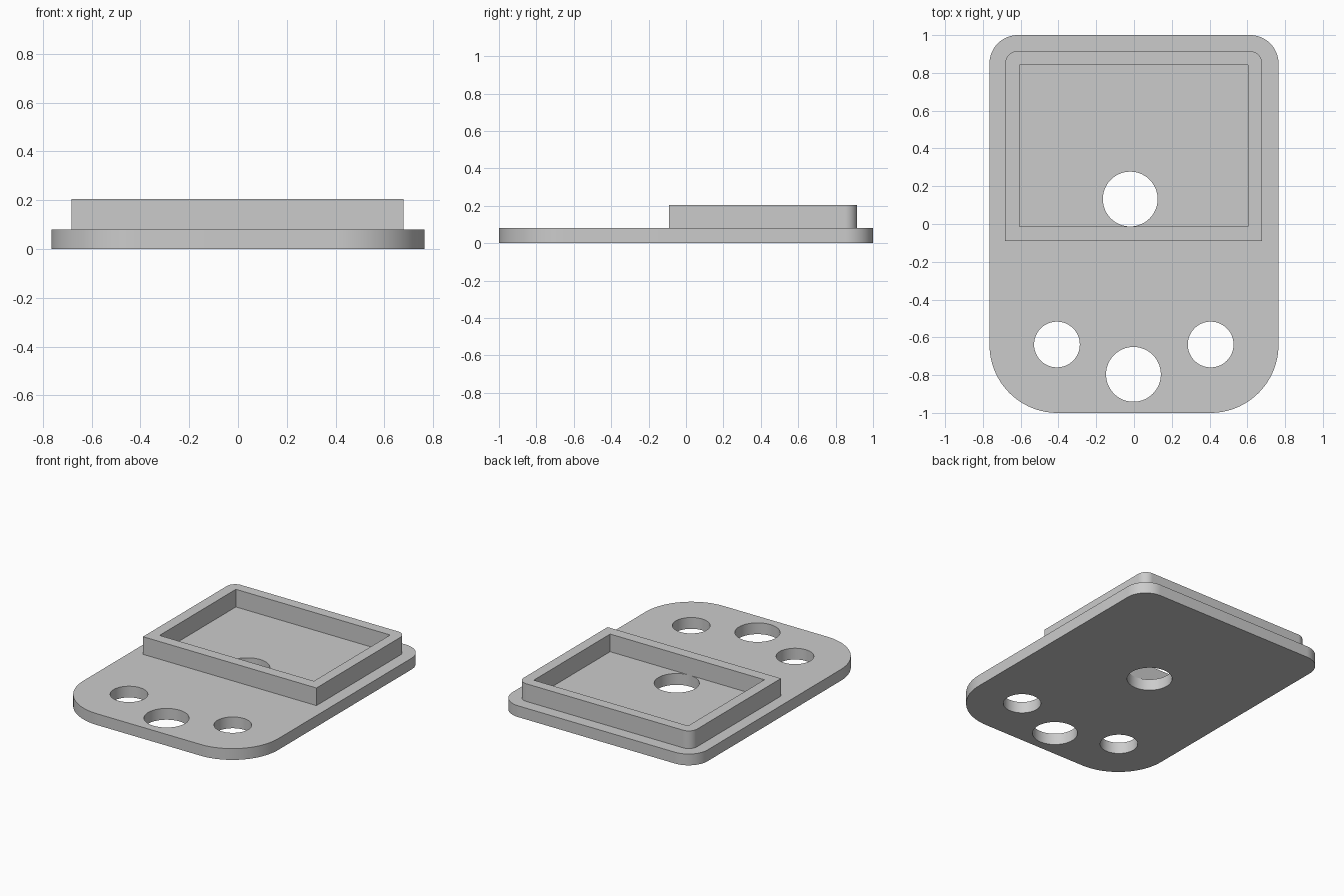
import bpy, bmesh
from math import pi, cos, sin

cube = bpy.data.objects.get("Cube")
if cube:
    bpy.data.objects.remove(cube, do_unlink=True)

grey = bpy.data.materials.new("plain grey")
grey.use_nodes = True
colour = (0.6, 0.6, 0.6, 1)
grey.diffuse_color = colour
grey.node_tree.nodes["Principled BSDF"].inputs["Base Color"].default_value = colour


def rounded_rect(x0, x1, y0, y1, front_r=0, back_r=0, steps=24):
    """Counter-clockwise outline with separate front and back corner radii."""
    points = []
    corners = [(x1, y1, -1, -1, back_r), (x0, y1, 1, -1, back_r),
               (x0, y0, 1, 1, front_r), (x1, y0, -1, 1, front_r)]
    for quarter, (x, y, sx, sy, r) in enumerate(corners):
        if not r:
            points.append((x, y))
            continue
        for i in range(steps + 1):
            a = (quarter + i / steps) * pi / 2
            points.append((x + sx * r + r * cos(a), y + sy * r + r * sin(a)))
    return points


def circle(x, y, r, sides=96):
    return [(x + r * cos(2 * pi * i / sides), y + r * sin(2 * pi * i / sides))
            for i in range(sides)]


def prism(name, outline, z0, z1):
    bm = bmesh.new()
    face = bm.faces.new([bm.verts.new((x, y, z0)) for x, y in outline])
    top = bmesh.ops.extrude_face_region(bm, geom=[face])["geom"]
    bmesh.ops.translate(bm, vec=(0, 0, z1 - z0),
                        verts=[v for v in top if isinstance(v, bmesh.types.BMVert)])
    bmesh.ops.recalc_face_normals(bm, faces=bm.faces)
    mesh = bpy.data.meshes.new(name)
    bm.to_mesh(mesh)
    bm.free()
    mesh.materials.append(grey)
    obj = bpy.data.objects.new(name, mesh)
    bpy.context.collection.objects.link(obj)
    return obj


def cut(obj, outlines):
    """Cut vertical openings right through a part, then smooth its curved walls."""
    bpy.ops.object.select_all(action="DESELECT")
    bpy.context.view_layer.objects.active = obj
    obj.select_set(True)
    for outline in outlines:
        cutter = prism("cutter", outline, -0.5, 0.5)
        cutter.hide_render = True
        mod = obj.modifiers.new("opening", "BOOLEAN")
        mod.operation = "DIFFERENCE"
        mod.solver = "EXACT"
        mod.object = cutter
        bpy.ops.object.modifier_apply(modifier=mod.name)
        bpy.data.objects.remove(cutter, do_unlink=True)
    bpy.ops.object.shade_smooth_by_angle(angle=pi / 6)


PLATE_TOP, RIM_TOP = 0.08, 0.205

# Base plate with four round holes
plate = prism("base_plate", rounded_rect(-0.765, 0.765, -1, 1, 0.36, 0.15), 0, PLATE_TOP)
cut(plate, [circle(-0.02, 0.132, 0.145), circle(-0.003, -0.796, 0.145),
            circle(-0.408, -0.638, 0.121), circle(0.406, -0.638, 0.121)])

# Raised rim around the rectangular pocket
rim = prism("raised_rim", rounded_rect(-0.682, 0.678, -0.09, 0.915, 0, 0.065),
            PLATE_TOP, RIM_TOP)
cut(rim, [rounded_rect(-0.606, 0.604, -0.013, 0.842)])
